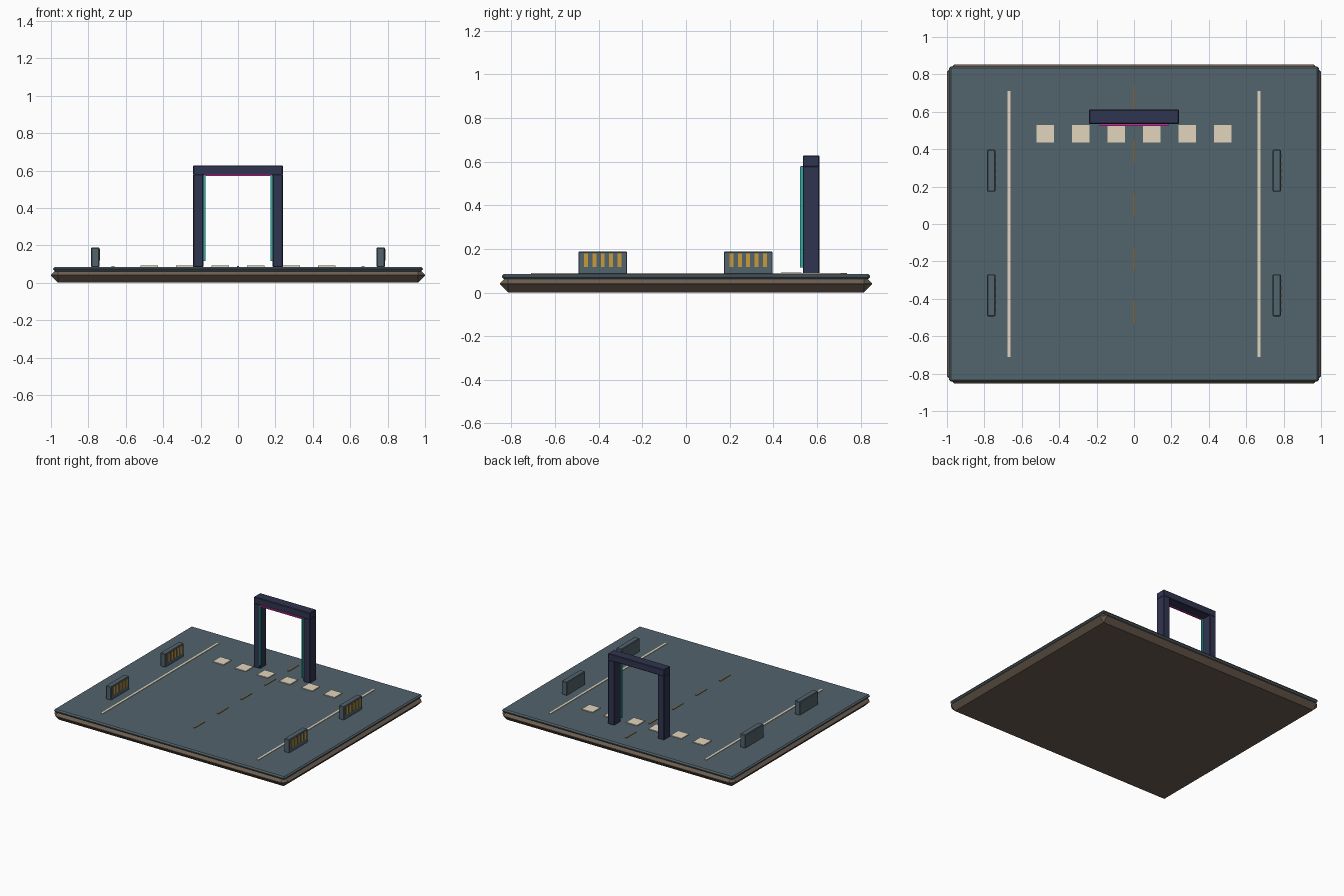
import bpy

if "Cube" in bpy.data.objects:
    bpy.data.objects.remove(bpy.data.objects["Cube"])


def material(name, r, g, b):
    m = bpy.data.materials.new(name)
    m.diffuse_color = (r, g, b, 1)
    m.use_nodes = True
    m.node_tree.nodes["Principled BSDF"].inputs["Base Color"].default_value = m.diffuse_color
    return m


STONE = material("brown_stone", 0.15, 0.11, 0.08)
ASPHALT = material("blue_asphalt", 0.085, 0.125, 0.15)
CREAM = material("cream_paint", 0.75, 0.66, 0.5)
OCHRE = material("ochre_paint", 0.2, 0.13, 0.05)
NAVY = material("navy_metal", 0.03, 0.035, 0.08)
TEAL = material("teal_glow", 0.03, 0.4, 0.36)
MAGENTA = material("magenta_glow", 0.5, 0.03, 0.3)
AMBER = material("amber_light", 0.6, 0.32, 0.04)


def box(name, lo, hi, mat, bevel=0.0):
    """Box between two corners, optionally with chamfered edges."""
    bpy.ops.mesh.primitive_cube_add(size=1, location=[(a + b) / 2 for a, b in zip(lo, hi)])
    ob = bpy.context.object
    ob.name = name
    ob.data.name = name
    dims = [b - a for a, b in zip(lo, hi)]
    for v in ob.data.vertices:
        for i in range(3):
            v.co[i] *= dims[i]
    ob.data.materials.append(mat)
    if bevel:
        mod = ob.modifiers.new("chamfer", 'BEVEL')
        mod.width = bevel
        mod.segments = 1
    return ob


# Chamfered plinth and road slab
box("plinth", (-1, -0.853, 0), (1, 0.853, 0.08), STONE, 0.038)
box("road_slab", (-0.988, -0.843, 0.061), (0.988, 0.843, 0.085), ASPHALT, 0.009)

# Road markings
TOP = 0.085
for side in (-1, 1):
    x = side * 0.667
    box("edge_line", (x - 0.008, -0.711, 0.08), (x + 0.008, 0.711, TOP + 0.004), CREAM)
for i in range(5):
    y = -0.474 + i * 0.2875
    box("centre_dash", (-0.006, y - 0.061, 0.08), (0.006, y + 0.061, TOP + 0.004), OCHRE)
for i in range(6):
    x = (i - 2.5) * 0.19
    box("crossing_tile", (x - 0.047, 0.435, 0.08), (x + 0.047, 0.529, TOP + 0.006), CREAM)

# Gateway with glowing inner trim on its front
for side in (-1, 1):
    x = side * 0.2125
    box("gate_post", (x - 0.0275, 0.535, 0.083), (x + 0.0275, 0.612, 0.58), NAVY, 0.004)
    x = side * 0.181
    box("post_light", (x - 0.006, 0.523, 0.115), (x + 0.006, 0.537, 0.575), TEAL)
box("gate_beam", (-0.24, 0.535, 0.575), (0.24, 0.612, 0.628), NAVY, 0.004)
box("beam_light", (-0.181, 0.524, 0.57), (0.181, 0.537, 0.58), MAGENTA)

# Roadside barriers with amber slats on the right-hand face
for x in (-0.763, 0.763):
    for y in (-0.3815, 0.285):
        box("barrier", (x - 0.022, y - 0.112, 0.083), (x + 0.022, y + 0.112, 0.188), ASPHALT, 0.004)
        for i in range(5):
            sy = y + (i - 2) * 0.0385
            box("barrier_slat", (x + 0.018, sy - 0.009, 0.118),
                (x + 0.026, sy + 0.009, 0.179), AMBER)
